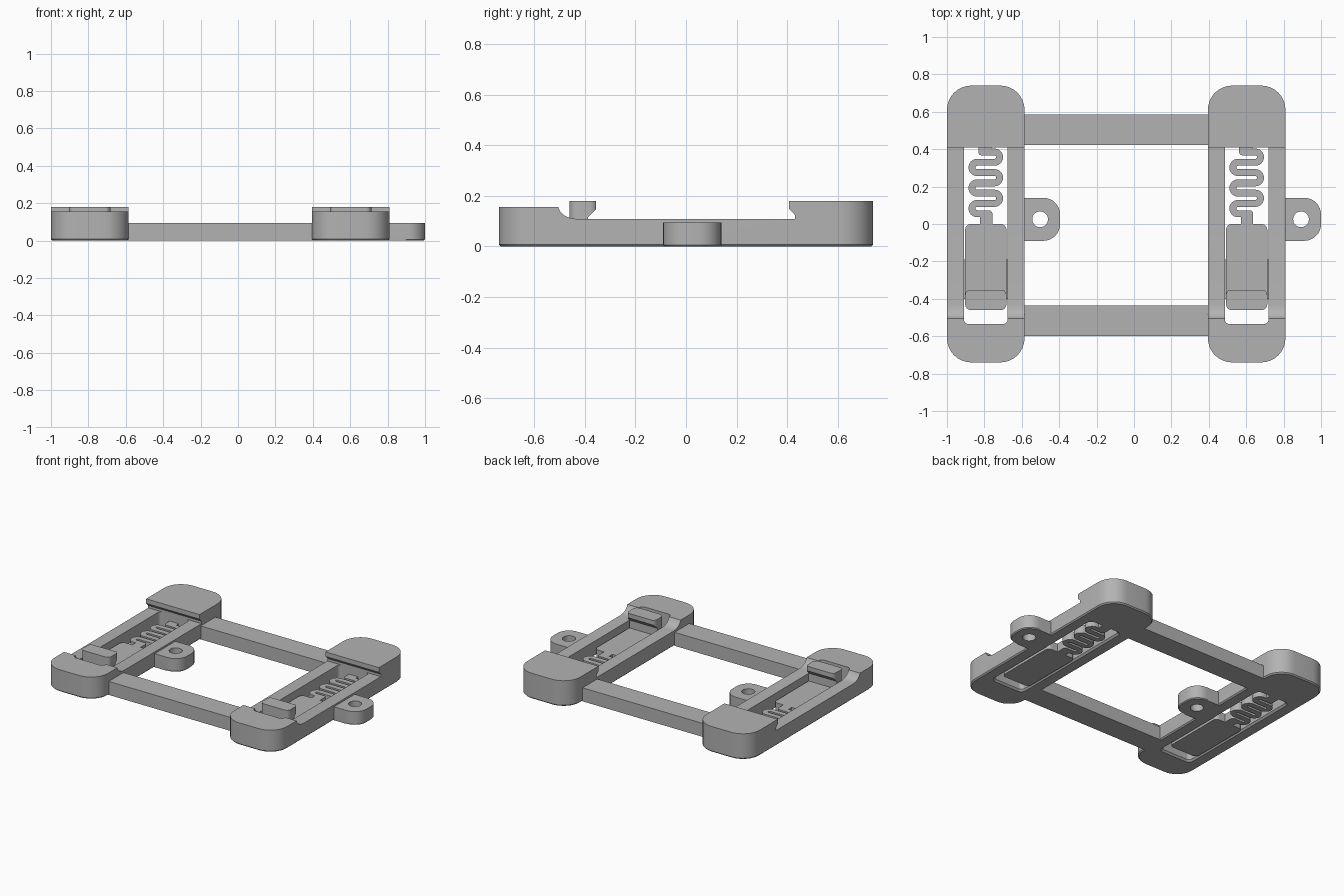
import bpy, bmesh, math
from mathutils import Vector

cube = bpy.data.objects.get("Cube")
if cube:
    bpy.data.objects.remove(cube, do_unlink=True)

grey = bpy.data.materials.new("plain_grey")
grey.use_nodes = True
grey.diffuse_color = (0.45, 0.45, 0.45, 1)
grey.node_tree.nodes["Principled BSDF"].inputs["Base Color"].default_value = grey.diffuse_color


def make(name, rings):
    """Closed solid lofted through rings of points."""
    bm = bmesh.new()
    loops = [[bm.verts.new(p) for p in ring] for ring in rings]
    n = len(loops[0])
    bm.faces.new(loops[0])
    bm.faces.new(loops[-1])
    for a, b in zip(loops, loops[1:]):
        for i in range(n):
            bm.faces.new((a[i], a[(i + 1) % n], b[(i + 1) % n], b[i]))
    bmesh.ops.recalc_face_normals(bm, faces=bm.faces)
    me = bpy.data.meshes.new(name)
    bm.to_mesh(me)
    bm.free()
    me.materials.append(grey)
    ob = bpy.data.objects.new(name, me)
    bpy.context.collection.objects.link(ob)
    return ob


def rounded(x0, x1, y0, y1, r, z, grow=0.0, steps=8):
    """Rounded rectangle outline, optionally grown outwards."""
    pts = []
    for k, (cx, cy) in enumerate(((x1 - r, y1 - r), (x0 + r, y1 - r),
                                  (x0 + r, y0 + r), (x1 - r, y0 + r))):
        for i in range(steps + 1):
            a = math.pi / 2 * (k + i / steps)
            pts.append((cx + (r + grow) * math.cos(a), cy + (r + grow) * math.sin(a), z))
    return pts


def block(name, x0, x1, y0, y1, r, z0, z1, flare=0.0, chamfer=0.012):
    """Rounded block whose bottom edge is flared (+) or chamfered (-)."""
    rings = [rounded(x0, x1, y0, y1, r, z0, flare)]
    if flare:
        rings.append(rounded(x0, x1, y0, y1, r, z0 + chamfer))
    rings.append(rounded(x0, x1, y0, y1, r, z1))
    return make(name, rings)


def extrude_x(name, profile, x0, x1):
    return make(name, [[(x, y, z) for y, z in profile] for x in (x0, x1)])


def boolean(ob, cutter, op):
    mod = ob.modifiers.new(op, "BOOLEAN")
    mod.operation, mod.solver, mod.object = op, "EXACT", cutter
    dg = bpy.context.evaluated_depsgraph_get()
    me = bpy.data.meshes.new_from_object(ob.evaluated_get(dg))
    ob.modifiers.clear()
    ob.data = me
    bpy.data.objects.remove(cutter, do_unlink=True)


def smooth(ob):
    bpy.ops.object.select_all(action="DESELECT")
    ob.select_set(True)
    bpy.context.view_layer.objects.active = ob
    bpy.ops.object.shade_smooth_by_angle(angle=math.radians(30))


def ribbon(name, path, width, z0, z1):
    """Flat strip of even width following a path."""
    rings = []
    for i, p in enumerate(path):
        t = (path[min(i + 1, len(path) - 1)] - path[max(i - 1, 0)]).normalized()
        n = Vector((-t.y, t.x)) * width / 2
        a, b = p + n, p - n
        rings.append([(a.x, a.y, z0), (b.x, b.y, z0), (b.x, b.y, z1), (a.x, a.y, z1)])
    return make(name, rings)


HALF = 0.2075
RAIL, BAR, SLIDER = 0.108, 0.095, 0.06


def clip(cx, side):
    # frame: side profile trimmed to a rounded plan, then slotted
    ramp = [(-0.505 + 0.012 * i / 4 + 0.063 * (1 - math.cos(math.pi / 2 * i / 4)),
             0.155 - 0.047 * math.sin(math.pi / 2 * i / 4)) for i in range(5)]
    profile = [(-0.8, -0.1), (-0.8, 0.155)] + ramp + [
        (0.43, RAIL), (0.43, 0.18), (0.8, 0.18), (0.8, -0.1)]
    frame = extrude_x(side + "_frame", profile, cx - 0.3, cx + 0.3)
    boolean(frame, block("plan", cx - HALF, cx + HALF, -0.74, 0.74, 0.13, 0, 0.3, -0.008, 0.008),
            "INTERSECT")
    boolean(frame, block("slot", cx - 0.117, cx + 0.117, -0.535, 0.43, 0.025, -0.012, 0.3, 0.024, 0.024),
            "DIFFERENCE")
    smooth(frame)

    # overhanging lip of the fixed jaw
    extrude_x(side + "_jaw_lip", [(0.435, 0.12), (0.43, 0.125), (0.408, 0.148),
                                  (0.408, 0.18), (0.435, 0.18)], cx - HALF, cx + HALF)

    # sliding plate with guide ribs
    smooth(block(side + "_slider", cx - 0.11, cx + 0.11, -0.46, 0, 0.03, 0, SLIDER))
    for s in (-1, 1):
        block(side + "_slider_rib", cx + s * 0.113 - 0.006, cx + s * 0.113 + 0.006,
              -0.4, -0.19, 0.002, 0.02, SLIDER - 0.01)

    # movable hook
    hook = extrude_x(side + "_hook", [(-0.5, 0.03), (-0.5, 0.18), (-0.355, 0.18), (-0.355, 0.148),
                                      (-0.388, 0.115), (-0.388, 0.03)], cx - 0.2, cx + 0.2)
    boolean(hook, block("hook_plan", cx - 0.11, cx + 0.11, -0.46, -0.35, 0.03, -0.1, 0.3),
            "INTERSECT")
    smooth(hook)

    # serpentine spring
    pitch, reach, top = 0.055, 0.0465, 0.385
    path = [Vector((cx, top))]
    for k in range(6):
        s = 1 if k % 2 == 0 else -1
        mid = top - pitch * (k + 0.5)
        for i in range(13):
            a = math.pi / 2 - math.pi * i / 12
            path.append(Vector((cx + s * (reach + pitch / 2 * math.cos(a)),
                                mid + pitch / 2 * math.sin(a))))
    path.append(Vector((cx, top - pitch * 6)))
    smooth(ribbon(side + "_spring", path, 0.037, 0, SLIDER))

    # spring anchors at both ends
    block(side + "_spring_neck", cx - 0.03, cx + 0.035, -0.02, 0.073, 0.018, 0, SLIDER)
    block(side + "_spring_root", cx - 0.04, cx + 0.03, 0.367, 0.45, 0.018, 0, SLIDER)

    # mounting lug with screw hole
    edge = cx + HALF
    lug = block(side + "_lug", edge - 0.06, edge + 0.19, -0.09, 0.14, 0.09, 0, BAR, -0.006, 0.006)
    root = block("lug_root", edge - 0.03, edge + 0.09, -0.09, 0.14, 0.001, 0, BAR, -0.0005, 0.006)
    boolean(lug, root, "UNION")
    trim = block("trim", edge - 0.2, edge - 0.01, -0.3, 0.3, 0.001, -0.1, 0.3)
    boolean(lug, trim, "DIFFERENCE")
    hx, hy, hr = edge + 0.083, 0.025, 0.042
    boolean(lug, block("hole", hx - hr, hx + hr, hy - hr, hy + hr, hr - 0.0005, -0.1, 0.3),
            "DIFFERENCE")
    smooth(lug)


centres = (-0.7925, 0.6025)
clip(centres[0], "right")
clip(centres[1], "left")

# crossbars joining the two clips
for name, y0, y1 in (("front_crossbar", -0.6, -0.437), ("rear_crossbar", 0.422, 0.585)):
    block(name, centres[0] + HALF - 0.01, centres[1] - HALF + 0.01, y0, y1, 0.001, 0, BAR)
